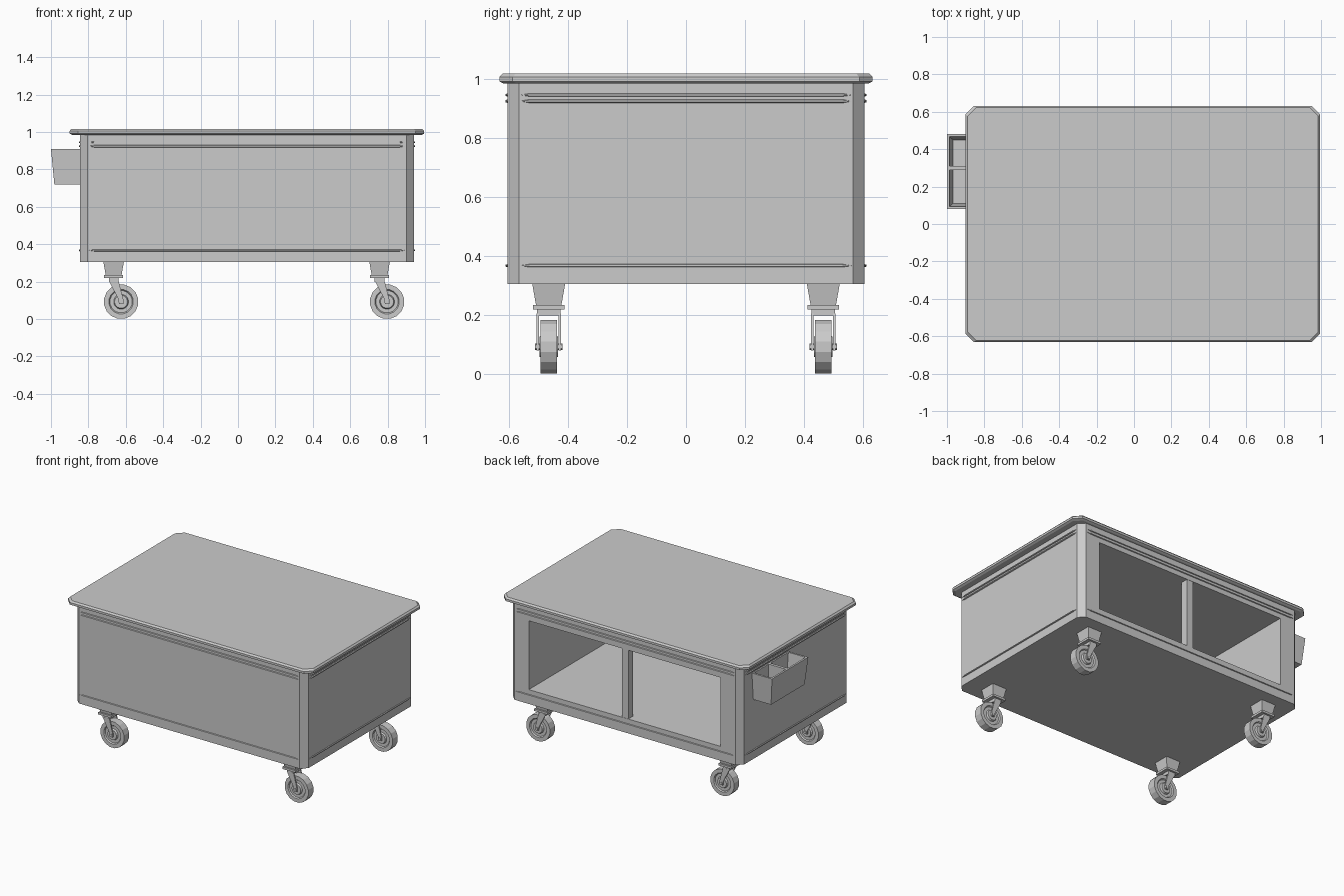
import bpy, bmesh, math
from mathutils import Matrix, Vector

if "Cube" in bpy.data.objects:
    bpy.data.objects.remove(bpy.data.objects["Cube"])

steel = bpy.data.materials.new("light_grey")
steel.diffuse_color = (0.6, 0.6, 0.6, 1)
steel.use_nodes = True
steel.node_tree.nodes["Principled BSDF"].inputs["Base Color"].default_value = steel.diffuse_color


def finish(name, bm):
    bmesh.ops.recalc_face_normals(bm, faces=bm.faces)
    me = bpy.data.meshes.new(name)
    bm.to_mesh(me)
    bm.free()
    me.materials.append(steel)
    ob = bpy.data.objects.new(name, me)
    bpy.context.collection.objects.link(ob)
    return ob


def rect(x0, x1, y0, y1, z, c=0.0):
    """Rectangle loop at height z, with corners cut by c."""
    if c == 0:
        return [(x0, y0, z), (x1, y0, z), (x1, y1, z), (x0, y1, z)]
    return [(x0 + c, y0, z), (x1 - c, y0, z), (x1, y0 + c, z), (x1, y1 - c, z),
            (x1 - c, y1, z), (x0 + c, y1, z), (x0, y1 - c, z), (x0, y0 + c, z)]


def loft(name, loops):
    """Closed solid through loops with equal point counts."""
    bm = bmesh.new()
    rows = [[bm.verts.new(p) for p in loop] for loop in loops]
    n = len(rows[0])
    for a, b in zip(rows, rows[1:]):
        for i in range(n):
            j = (i + 1) % n
            bm.faces.new((a[i], a[j], b[j], b[i]))
    bm.faces.new(rows[0][::-1])
    bm.faces.new(rows[-1])
    return finish(name, bm)


def box(name, x0, x1, y0, y1, z0, z1):
    return loft(name, [rect(x0, x1, y0, y1, z0), rect(x0, x1, y0, y1, z1)])


def lathe_y(name, centre, profile, n):
    """Solid of revolution about the y axis from (y, radius) points."""
    cx, cy, cz = centre
    return loft(name, [[(cx + r * math.cos(math.tau * (i + 0.5) / n), cy + y,
                         cz + r * math.sin(math.tau * (i + 0.5) / n))
                        for i in range(n)] for y, r in profile])


# Cabinet body with cut corners, open at the back
X0, X1, Y, CX = -0.845, 0.94, 0.605, 0.0475
body = loft("cabinet_body", [rect(X0, X1, -Y, Y, 0.305, 0.04),
                             rect(X0, X1, -Y, Y, 0.988, 0.04)])
cutter = box("opening_cutter", -0.69, 0.79, -0.585, 0.7, 0.405, 0.885)
cutter.hide_render = True
cut = body.modifiers.new("opening", 'BOOLEAN')
cut.operation = 'DIFFERENCE'
cut.solver = 'EXACT'
cut.object = cutter
bpy.context.view_layer.objects.active = body
bpy.ops.object.modifier_apply(modifier=cut.name)
bpy.data.objects.remove(cutter)
box("opening_divider", CX - 0.025, CX + 0.025, 0.55, 0.603, 0.405, 0.885)

# Table top with a bevelled lip
TX0, TX1, TY = -0.9, 0.995, 0.632
loft("table_top", [rect(TX0 + d, TX1 - d, -TY + d, TY - d, z, 0.045)
                   for d, z in ((0.014, 0.984), (0, 0.991), (0, 1.006), (0.01, 1.017))])


# Pressed ribs with pointed ends on all four sides
def rib(name, origin, along, out, half, z, h, depth=0.006):
    o, a, u = Vector(origin), Vector(along), Vector(out)
    up = Vector((0, 0, 1))
    loops = []
    for t, s in ((-half, 0.1), (-half + 0.03, 1), (half - 0.03, 1), (half, 0.1)):
        base = o + a * t + up * z
        loops.append([base - up * h * s - u * 0.002, base - up * h * s * 0.5 + u * depth * s,
                      base + up * h * s * 0.5 + u * depth * s, base + up * h * s - u * 0.002])
    loft(name, loops)


for side, o, a, u, half in (("front", (CX, -Y, 0), (1, 0, 0), (0, -1, 0), 0.845),
                            ("back", (CX, Y, 0), (1, 0, 0), (0, 1, 0), 0.845),
                            ("right", (X1, 0, 0), (0, 1, 0), (1, 0, 0), 0.56),
                            ("left", (X0, 0, 0), (0, 1, 0), (-1, 0, 0), 0.56)):
    for tag, z, h in (("upper", 0.945, 0.006), ("middle", 0.924, 0.007), ("lower", 0.367, 0.006)):
        rib(f"{side}_{tag}_rib", o, a, u, half, z, h)

# Side tray: tapered box with two hollow pockets
bm = bmesh.new()
T0, T1, B0, B1 = 0.08, 0.48, 0.095, 0.465


def quad_strip(lo, hi):
    a = [bm.verts.new(p) for p in lo]
    b = [bm.verts.new(p) for p in hi]
    for i in range(4):
        bm.faces.new((a[i], a[(i + 1) % 4], b[(i + 1) % 4], b[i]))
    bm.faces.new(a)
    return b


outer = quad_strip(rect(-0.982, X0, B0, B1, 0.72), rect(-1.0, X0, T0, T1, 0.91))
pockets = [quad_strip(rect(-0.968, X0 - 0.01, b0, b1, 0.735), rect(-0.987, X0 - 0.01, t0, t1, 0.91))
           for b0, b1, t0, t1 in ((0.11, 0.29, 0.093, 0.29), (0.31, 0.45, 0.31, 0.467))]
p, q = pockets
o = outer
for f in ((o[0], o[1], p[1], p[0]), (o[2], o[3], q[3], q[2]), (p[3], p[2], q[1], q[0]),
          (o[1], o[2], q[2], q[1], p[2], p[1]), (o[3], o[0], p[0], p[3], q[0], q[3])):
    bm.faces.new(f)
finish("side_tray", bm)

# Four swivel casters, all trailing the same way
for fx, xn in ((-0.665, "left"), (0.757, "right")):
    for fy, yn in ((-0.465, "front"), (0.465, "back")):
        tag = f"{yn}_{xn}"

        def sq(hx, hy, z):
            return rect(fx - hx, fx + hx, fy - hy, fy + hy, z)

        loft(f"{tag}_caster_socket", [sq(0.042, 0.043, 0.233), sq(0.055, 0.056, 0.307)])
        loft(f"{tag}_caster_plate", [sq(0.051, 0.054, 0.219), sq(0.051, 0.054, 0.234)])
        loft(f"{tag}_fork_crown", [sq(0.026, 0.04, 0.198), sq(0.026, 0.04, 0.22)])
        wx = fx + 0.04
        for s in (-1, 1):
            y0, y1 = sorted((fy + s * 0.033, fy + s * 0.041))
            loft(f"{tag}_fork_arm", [rect(wx - 0.012, wx + 0.012, y0, y1, 0.08),
                                     rect(wx - 0.014, wx + 0.012, y0, y1, 0.105),
                                     rect(fx - 0.026, fx + 0.026, y0, y1, 0.205)])
        # Wheel with dished sides and a raised hub
        lathe_y(f"{tag}_wheel", (wx, fy, 0.0925),
                [(-0.032, 0.02), (-0.032, 0.035), (-0.02, 0.04), (-0.02, 0.06), (-0.028, 0.066),
                 (-0.028, 0.0925), (0.028, 0.0925), (0.028, 0.066), (0.02, 0.06),
                 (0.02, 0.04), (0.032, 0.035), (0.032, 0.02)], 16)
        lathe_y(f"{tag}_axle", (wx, fy, 0.0925), [(-0.047, 0.011), (0.047, 0.011)], 6)
